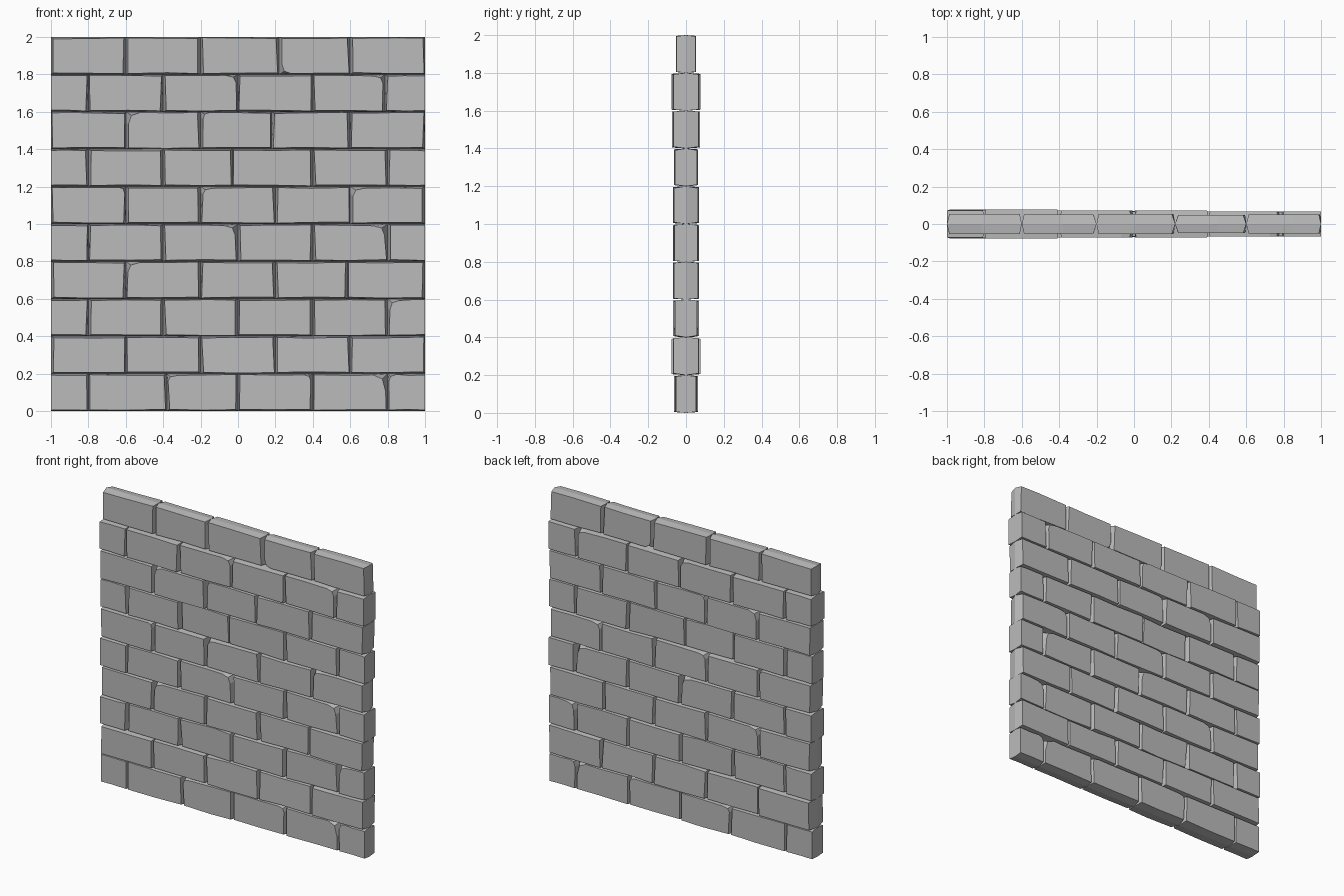
import bpy, bmesh, random

if "Cube" in bpy.data.objects:
    bpy.data.objects.remove(bpy.data.objects["Cube"], do_unlink=True)
random.seed(4)

stone = bpy.data.materials.new("grey_stone")
stone.use_nodes = True
GREY = (0.5, 0.5, 0.5, 1)
stone.diffuse_color = GREY
stone.node_tree.nodes["Principled BSDF"].inputs["Base Color"].default_value = GREY

ROW_H = 0.2
DEPTHS = [.06, .07, .063, .063, .063, .063, .06, .068, .072, .052]
# joints that wander from the regular bond, by (row, joint)
SHIFTS = {(0, 1): .02, (6, 2): -.03, (7, 2): -.02, (8, 4): -.015, (9, 2): .02, (3, 3): -.015}
# knocked-off corners, by (row, brick): corner, width, height
CHIPS = {
    (0, 2): ("TL", .05, .03), (0, 3): ("TR", .04, .03), (0, 4): ("TR", .07, .09),
    (0, 5): ("TL", .04, .04), (2, 5): ("TL", .05, .05), (3, 1): ("TL", .06, .05),
    (4, 2): ("TR", .06, .05), (4, 4): ("TR", .06, .05), (5, 0): ("TR", .03, .03),
    (5, 2): ("TL", .05, .03), (5, 4): ("TL", .06, .04), (7, 1): ("TL", .06, .06),
    (7, 2): ("TL", .03, .03), (8, 2): ("TR", .06, .04), (8, 4): ("TR", .05, .04),
    (9, 3): ("BL", .05, .05),
}
WORN = {(6, 2), (6, 3), (1, 2), (1, 3), (2, 2), (2, 4)}


def outline(x0, x1, z0, z1, chip, flat_left, flat_right):
    """Worn face outline with its matching points on the middle ridge."""
    def side(flat):
        return 0 if flat else random.uniform(.005, .017)

    def bed():
        return random.uniform(.004, .010)

    xm = (x0 + x1) / 2 + random.uniform(-.05, .05)
    corners = [("BL", x0, z0, 1, 1, flat_left), ("BR", x1, z0, -1, 1, flat_right),
               ("TR", x1, z1, -1, -1, flat_right), ("TL", x0, z1, 1, -1, flat_left)]
    face, ridge = [], []
    for name, x, z, sx, sz, flat in corners:
        fx, fz = x + sx * side(flat), z + sz * bed()
        if chip and chip[0] == name:
            w, h = chip[1:]
            pts = [(fx, fz + sz * h), (fx + sx * w * .25, fz + sz * h * .25),
                   (fx + sx * w, fz)]
            rim = [(x, z + sz * h), (x, z), (x + sx * w, z)]
            if name in ("TR", "BL"):
                order = 1 if name == "TR" else -1
            else:
                order = -1
            # keep the outline running counter-clockwise
            if name in ("TL", "BR"):
                pts, rim = pts[::order], rim[::order]
            face += pts
            ridge += rim
        else:
            face.append((fx, fz))
            ridge.append((x, z))
        # slight bend in the middle of the long edges
        if name in ("BL", "TL") and name == "BL":
            face.append((xm, z0 + bed()))
            ridge.append((xm, z0))
        elif name == "TR":
            face.append((xm, z1 - bed()))
            ridge.append((xm, z1))
    return face, ridge


def add_brick(bm, face, ridge, depth, worn):
    dents = [random.uniform(0, .012) if worn else 0 for _ in face]
    front = [bm.verts.new((x, -depth + d, z)) for (x, z), d in zip(face, dents)]
    back = [bm.verts.new((x, depth - d, z)) for (x, z), d in zip(face, dents)]
    mid = [bm.verts.new((x, 0, z)) for x, z in ridge]
    bm.faces.new(front)
    bm.faces.new(back[::-1])
    n = len(front)
    for i in range(n):
        j = (i + 1) % n
        bm.faces.new((front[j], front[i], mid[i], mid[j]))
        bm.faces.new((mid[j], mid[i], back[i], back[j]))


# one object per course, alternating half and full end bricks
for row, depth in enumerate(DEPTHS):
    half = row % 2 == 0
    joints = [-1 + .2 * half + .4 * i for i in range(6 - half)]
    joints = [x + SHIFTS.get((row, i if half else i - 1), 0) for i, x in enumerate(joints)]
    if half:
        joints = [-1] + joints + [1]
    bm = bmesh.new()
    for b in range(len(joints) - 1):
        x0, x1 = joints[b], joints[b + 1]
        face, ridge = outline(x0, x1, row * ROW_H, (row + 1) * ROW_H, CHIPS.get((row, b)),
                              half and b == 0, half and b == len(joints) - 2)
        d = depth + random.uniform(-.004, .004) - .004 * (x0 + x1) / 2
        add_brick(bm, face, ridge, d, (row, b) in WORN)
    bmesh.ops.recalc_face_normals(bm, faces=bm.faces)
    mesh = bpy.data.meshes.new(f"brick_course_{row + 1}")
    bm.to_mesh(mesh)
    bm.free()
    mesh.materials.append(stone)
    bpy.context.collection.objects.link(bpy.data.objects.new(mesh.name, mesh))
